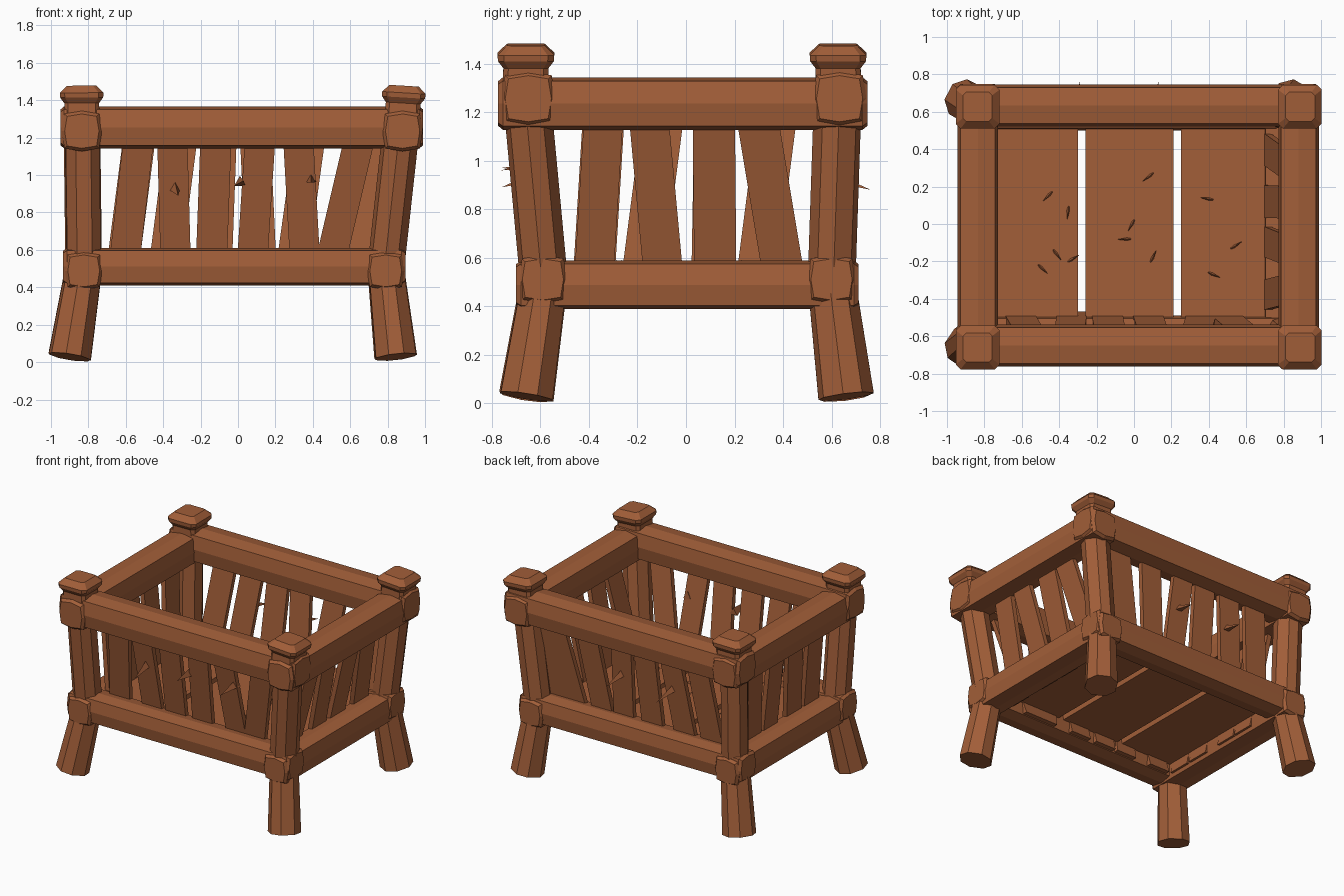
import bpy, bmesh, math, random
from mathutils import Vector, Matrix

if "Cube" in bpy.data.objects:
    bpy.data.objects.remove(bpy.data.objects["Cube"], do_unlink=True)
random.seed(4)

wood = bpy.data.materials.new("brown wood")
wood.use_nodes = True
BROWN = (0.36, 0.112, 0.04, 1)
wood.diffuse_color = BROWN
wood.node_tree.nodes["Principled BSDF"].inputs["Base Color"].default_value = BROWN

# cross-sections: bulging square log, eight-sided post, square with cut corners
LOG = [(1, 0), (0.86, 0.86), (0, 1), (-0.86, 0.86), (-1, 0), (-0.86, -0.86), (0, -1), (0.86, -0.86)]


def octagon(c):
    return [(1, -c), (1, c), (c, 1), (-c, 1), (-1, c), (-1, -c), (-c, -1), (c, -1)]


def finish(name, bm):
    bmesh.ops.recalc_face_normals(bm, faces=bm.faces)
    mesh = bpy.data.meshes.new(name)
    bm.to_mesh(mesh)
    bm.free()
    mesh.materials.append(wood)
    obj = bpy.data.objects.new(name, mesh)
    bpy.context.collection.objects.link(obj)


def beam(name, start, end, rings, section, roll=0.0):
    """Solid along start-end; rings are (distance, half width)."""
    start, end = Vector(start), Vector(end)
    axis = end - start
    turn = axis.to_track_quat('Z', 'Y').to_matrix() @ Matrix.Rotation(roll, 3, 'Z')
    bm = bmesh.new()
    loops = []
    for dist, r in rings:
        mid = start + axis.normalized() * dist
        loops.append([bm.verts.new(mid + turn @ Vector((x * r, y * r, 0))) for x, y in section])
    for a, b in zip(loops, loops[1:]):
        for i in range(8):
            j = (i + 1) % 8
            bm.faces.new((a[i], a[j], b[j], b[i]))
    bm.faces.new(loops[0])
    bm.faces.new(loops[-1])
    finish(name, bm)


def rail(name, start, end, r):
    # log with slightly softened ends
    n = (Vector(end) - Vector(start)).length
    beam(name, start, end, [(0, r * 0.85), (0.02, r), (n - 0.02, r), (n, r * 0.85)], LOG)


def slat(name, bottom, top, across, width):
    # thin leaning board, sheared between two centres
    bm = bmesh.new()
    bmesh.ops.create_cube(bm, size=1)
    across = Vector(across)
    depth = across.cross(Vector((0, 0, 1)))
    for v in bm.verts:
        mid = Vector(top) if v.co.z > 0 else Vector(bottom)
        v.co = mid + across * v.co.x * width + depth * v.co.y * 0.035
    finish(name, bm)


def splinter(name, base, tip, r):
    base, tip = Vector(base), Vector(tip)
    axis = tip - base
    bm = bmesh.new()
    bmesh.ops.create_cone(bm, cap_ends=True, segments=3, radius1=r, radius2=0, depth=axis.length)
    bm.transform(Matrix.Translation((base + tip) / 2) @ axis.to_track_quat('Z', 'Y').to_matrix().to_4x4())
    finish(name, bm)


# corner posts: splayed leg, upright and cap
for side, foot_x, knee_x, top_x in (("right", -0.90, -0.825, -0.835), ("left", 0.843, 0.79, 0.878)):
    for end, foot_y, knee_y, top_y in (("front", -0.658, -0.585, -0.66), ("back", 0.66, 0.60, 0.627)):
        tag = end + "_" + side
        foot = Vector((foot_x, foot_y, 0.028))
        knee = Vector((knee_x, knee_y, 0.5))
        head = Vector((top_x, top_y, 1.3))
        beam("leg_" + tag, foot, knee, [(0, 0.105), ((knee - foot).length, 0.09)], octagon(0.45), 0.2)
        beam("post_" + tag, knee, head, [(0, 0.09), ((head - knee).length, 0.09)], octagon(0.45), 0.2)
        lean = Vector(((top_x - knee_x) * 0.7, 0, 1)).normalized()
        beam("cap_" + tag, head, head + lean,
             [(0, 0.095), (0.085, 0.093), (0.115, 0.115), (0.14, 0.117), (0.178, 0.078)], octagon(0.78))

# upper and lower rails
rail("top_rail_front", (-0.95, -0.65, 1.255), (0.988, -0.65, 1.255), 0.112)
rail("top_rail_back", (-0.95, 0.633, 1.255), (0.99, 0.633, 1.255), 0.112)
rail("top_rail_right", (-0.835, -0.775, 1.235), (-0.835, 0.748, 1.235), 0.108)
rail("top_rail_left", (0.88, -0.775, 1.235), (0.88, 0.748, 1.235), 0.108)
rail("bottom_rail_front", (-0.935, -0.59, 0.51), (0.895, -0.59, 0.51), 0.1)
rail("bottom_rail_back", (-0.935, 0.60, 0.51), (0.895, 0.60, 0.51), 0.1)
rail("bottom_rail_right", (-0.825, -0.70, 0.488), (-0.825, 0.712, 0.488), 0.1)
rail("bottom_rail_left", (0.79, -0.70, 0.488), (0.79, 0.712, 0.488), 0.1)

# floor boards
for i, (x0, x1) in enumerate(((-0.74, -0.30), (-0.26, 0.21), (0.25, 0.70))):
    bm = bmesh.new()
    bmesh.ops.create_cube(bm, size=1)
    bmesh.ops.scale(bm, verts=bm.verts, vec=(x1 - x0, 1.04, 0.05))
    bmesh.ops.translate(bm, verts=bm.verts, vec=((x0 + x1) / 2, 0.005, 0.53))
    finish(f"floor_board_{i + 1}", bm)

# slats: centre where each leaves the top rail and where it meets the bottom rail
LOW, HIGH = 0.43, 1.2
front = [(-0.537, -0.60), (-0.35, -0.335), (-0.12, -0.14), (0.115, 0.08), (0.325, 0.355), (0.637, 0.51)]
back = [(-0.535, -0.605), (-0.31, -0.38), (-0.095, -0.115), (0.095, 0.12), (0.375, 0.30), (0.64, 0.52),
        (0.76, 0.66)]
left = [(-0.342, -0.375), (-0.15, -0.10), (0.115, 0.12), (0.30, 0.39)]
right = [(-0.342, -0.375), (-0.10, -0.17), (0.115, 0.105), (0.37, 0.30)]
walls = (("front", front, -0.485, -0.635, (1, 0, 0)), ("back", back, 0.525, 0.62, (1, 0, 0)),
         ("left", left, 0.685, 0.865, (0, 1, 0)), ("right", right, -0.735, -0.825, (0, 1, 0)))
for name, leans, inner, outer, across in walls:
    for i, (t, b) in enumerate(leans):
        slope = (t - b) / 0.54
        b, t = b - slope * (0.6 - LOW), t + slope * (HIGH - 1.14)
        low, high = ((b, inner), (t, outer)) if across[0] else ((inner, b), (outer, t))
        slat(f"{name}_slat_{i + 1}", (*low, LOW), (*high, HIGH), across, random.uniform(0.16, 0.175))

# splinters poking out of the walls
for i, (x, z, dx, dz) in enumerate(((-0.34, 0.94, 0.02, -0.05), (0.01, 0.96, 0.02, 0.01), (0.39, 0.98, 0, -0.02))):
    splinter(f"front_splinter_{i + 1}", (x, -0.57, z), (x + dx, -0.76, z + dz), 0.035)
for i, x in enumerate((-0.31, 0.11)):
    splinter(f"back_splinter_{i + 1}", (x, 0.58, 0.93), (x + 0.02, 0.76, 0.88), 0.03)

# splinters standing on the floor
spots = [(-0.44, 0.17), (-0.35, 0.09), (-0.43, -0.14), (-0.51, -0.22), (-0.35, -0.2), (0.1, 0.27),
         (0, 0.02), (-0.02, -0.08), (0.09, -0.2), (0.42, 0.13), (0.52, -0.13), (0.4, -0.26)]
for i, (x, y) in enumerate(spots):
    angle = random.uniform(0, math.tau)
    tip = (x + 0.07 * math.cos(angle), y + 0.07 * math.sin(angle), 0.59)
    splinter(f"floor_splinter_{i + 1}", (x, y, 0.55), tip, 0.012)
